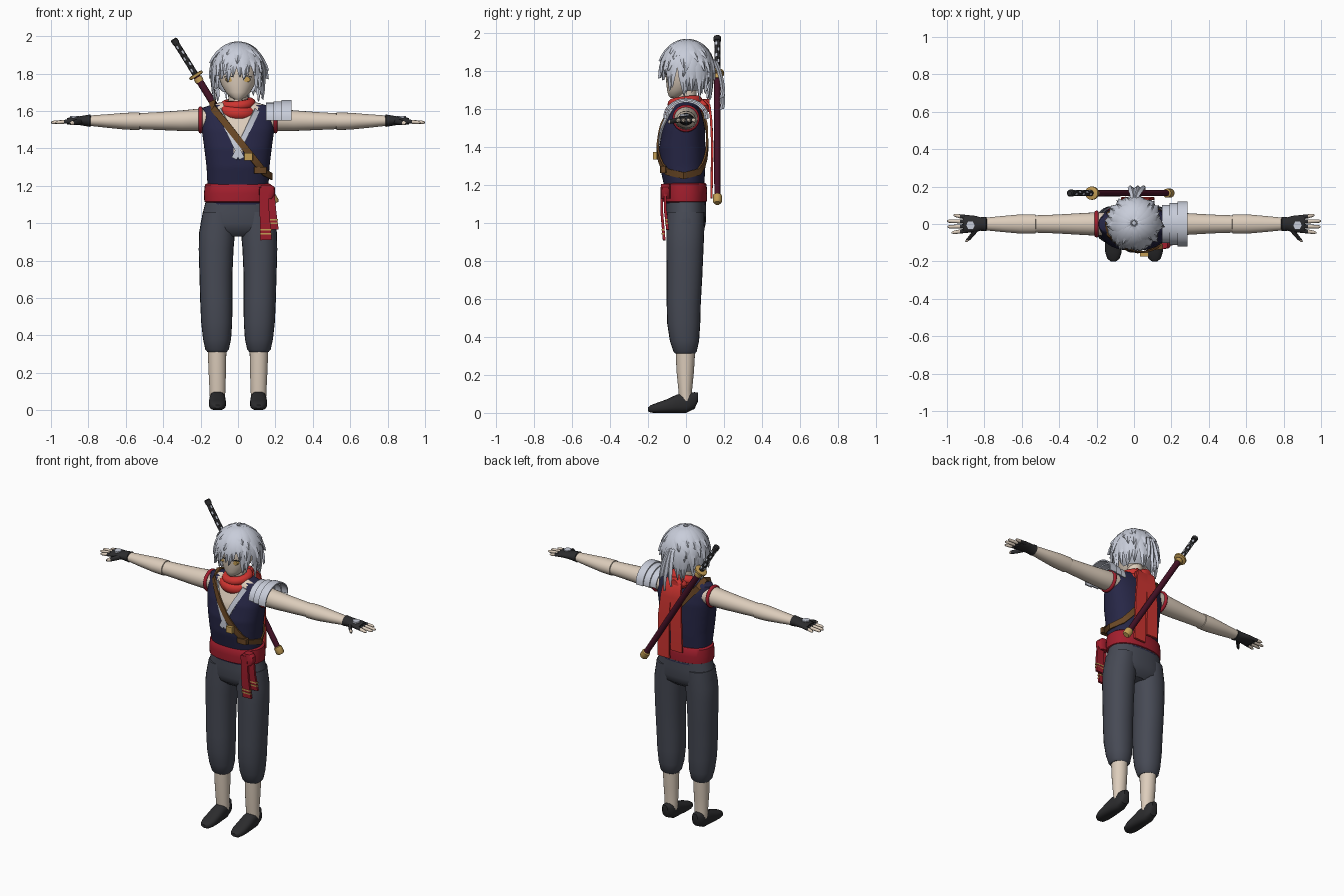
import bpy, bmesh, math, random
from mathutils import Vector as V

random.seed(4)
if "Cube" in bpy.data.objects:
    bpy.data.objects.remove(bpy.data.objects["Cube"])
X, Y, Z = V((1, 0, 0)), V((0, 1, 0)), V((0, 0, 1))


def material(name, *rgb):
    m = bpy.data.materials.new(name)
    m.use_nodes = True
    m.diffuse_color = (*rgb, 1)
    m.node_tree.nodes["Principled BSDF"].inputs["Base Color"].default_value = (*rgb, 1)
    return m


skin_tone = material("skin", .72, .61, .5)
navy = material("navy cloth", .02, .02, .062)
slate = material("slate cloth", .062, .068, .09)
black = material("black leather", .025, .025, .027)
red = material("scarf red", .62, .035, .03)
crimson = material("sash crimson", .36, .013, .026)
silver = material("silver white", .58, .61, .7)
gold = material("gold", .55, .34, .09)
maroon = material("maroon lacquer", .06, .006, .02)
brown = material("brown leather", .14, .062, .018)


def rings(sections, u=X, v=Y, n=24, p=2.0):
    """Closed loops from (centre, half width, half depth); p rounds towards a box."""
    def bend(c):
        return math.copysign(abs(c) ** (2 / p), c)
    angles = [math.tau * i / n for i in range(n)]
    return [[V(c) + u * a * bend(math.cos(t)) + v * b * bend(math.sin(t)) for t in angles]
            for c, a, b in sections]


def strip(path, widths, thick, normal, diamond=False):
    """Loops of a flat ribbon, or of a lens-shaped lock, along a path."""
    path = [V(q) for q in path]
    loops = []
    for i, q in enumerate(path):
        tangent = path[min(i + 1, len(path) - 1)] - path[max(i - 1, 0)]
        out = V(normal(q)).normalized()
        side = tangent.cross(out).normalized() * (widths[i] if isinstance(widths, list) else widths) / 2
        out = out * thick
        loops.append([q + side, q + out, q - side, q - out] if diamond else
                     [q + side, q + side + out, q - side + out, q - side])
    return loops


def build(name, tubes, *mats, paint=None):
    bm = bmesh.new()
    for loops in tubes:
        rows = [[bm.verts.new(q) for q in loop] for loop in loops]
        n = len(rows[0])
        for r, (a, b) in enumerate(zip(rows, rows[1:])):
            for i in range(n):
                f = bm.faces.new((a[i], a[(i + 1) % n], b[(i + 1) % n], b[i]))
                if paint:
                    f.material_index = paint(f.calc_center_median(), r, i)
        bm.faces.new(rows[0])
        bm.faces.new(rows[-1])
    bmesh.ops.recalc_face_normals(bm, faces=bm.faces)
    mesh = bpy.data.meshes.new(name)
    bm.to_mesh(mesh)
    bm.free()
    for m in mats:
        mesh.materials.append(m)
    ob = bpy.data.objects.new(name, mesh)
    bpy.context.collection.objects.link(ob)
    made.append(ob)
    return ob


def torus(name, mat, loc, scale, rot, major, minor):
    bpy.ops.mesh.primitive_torus_add(location=loc, rotation=rot, major_radius=major,
                                     minor_radius=minor, major_segments=32, minor_segments=10)
    ob = bpy.context.object
    ob.name, ob.scale = name, scale
    ob.data.materials.append(mat)
    made.append(ob)


made = []

# Torso: height, centre y, half width, half depth
TORSO = [(1.10, 0, .168, .105), (1.2, -.01, .163, .106), (1.3, -.018, .168, .12), (1.4, -.02, .18, .122),
         (1.5, -.012, .194, .112), (1.57, -.004, .198, .09), (1.62, 0, .188, .066), (1.645, 0, .1, .055)]


def torso(z):
    for a, b in zip(TORSO, TORSO[1:]):
        if z <= b[0]:
            t = (z - a[0]) / (b[0] - a[0])
            return [a[i] + (b[i] - a[i]) * t for i in (1, 2, 3)]
    return TORSO[-1][1:]


def on_torso(x, z, side, gap=.003):
    cy, rx, ry = torso(z)
    return (x, cy + side * (gap + ry * (1 - min(1, abs(x / rx)) ** 2.4) ** (1 / 2.4)), z)


levels = [1.1 + .545 * i / 40 for i in range(41)]
build("tunic", [rings([((0, torso(z)[0], z), *torso(z)[1:]) for z in levels], n=72, p=2.4)], navy, skin_tone,
      paint=lambda c, r, i: int(c.y < -.02 and abs(c.x) < .4 * (c.z - 1.35)))
outward = lambda q: (q.x * .4, q.y, 0)
for s, side in ((1, "left"), (-1, "right")):
    foot = -.02 * s
    path = [on_torso(foot + (.1 * s - foot) * t / 8, 1.345 + .26 * t / 8, -1) for t in range(9)]
    build(side + "_lapel", [strip(path, .03, .008, outward)], silver)

# Shoulder strap round the chest, with buckle
run = [(-.13 + .27 * t / 10, 1.615 - .345 * t / 10) for t in range(11)]
loop = [on_torso(x, z, -1, .006) for x, z in run] + [(.174, -.01, 1.25)]
loop += [on_torso(x, z, 1, .006) for x, z in reversed(run)] + [(-.135, 0, 1.645), loop[0]]
build("chest_strap", [strip(loop, .036, .01, lambda q: (q.x * .3, q.y, .1 if q.z > 1.63 else 0))], brown)
build("strap_buckle", [rings([((.055, -.163, z), .024, .012) for z in (1.335, 1.375)], n=8, p=6)], gold)
build("strap_pouch", [rings([((.12, -.12, z), .035, .018) for z in (1.265, 1.3)], n=12, p=4)], brown)

# Waist sash with hanging ends
build("waist_sash", [rings([((0, -.006, z), a, b) for z, a, b in
      ((1.11, .172, .108), (1.115, .18, .116), (1.16, .182, .118), (1.205, .177, .114), (1.212, .168, .108))],
      n=40, p=2.3)], crimson)
front = lambda q: (0, -1, 0)
for name, x, top, low in (("long_sash_end", .142, 1.19, .91), ("short_sash_end", .178, 1.17, .965)):
    y = -.108 if x < .15 else -.09
    span = [(x - .006, y - .012, top), (x, y - .012, (top + low) / 2), (x + .008, y, low)]
    build(name, [strip(span, [.045, .052, .062], .014, front)], crimson)
    bands = [[(x + .006, y - .004, low + h + k) for k in (0, .008)] for h in (.03, .05)]
    build(name + "_trim", [strip(b, .062, .017, front) for b in bands], gold)
build("sash_knot", [rings([((.155, -.108, z), a, .025) for z, a in ((1.13, .025), (1.15, .042), (1.19, .042),
                                                                   (1.205, .025))], n=12, p=3)], crimson)

# Trousers, shins, shoes
build("trouser_hips", [rings([((0, 0, z), a, b) for z, a, b in
      ((1.13, .17, .104), (1.06, .187, .106), (1.0, .2, .104), (.96, .195, .095), (.93, .14, .06))],
      n=36, p=2.3)], slate)
LEG = [(1.06, .1, -.0, .088, .098), (.95, .112, -.004, .096, .1), (.86, .117, -.006, .093, .098),
       (.72, .118, -.008, .088, .094), (.58, .116, -.012, .086, .09), (.47, .114, -.012, .083, .087),
       (.38, .112, -.008, .075, .077), (.325, .112, -.005, .063, .062), (.312, .112, -.005, .052, .052)]
SHIN = [(.34, .112, -.003, .05, .052), (.22, .111, -.004, .047, .046), (.12, .11, -.004, .043, .036),
        (.05, .11, 0, .04, .034)]
SHOE = [(.064, .085, .018, .022), (.045, .065, .034, .044), (.0, .053, .041, .053), (-.05, .048, .044, .048),
        (-.1, .036, .046, .036), (-.15, .027, .044, .027), (-.185, .021, .033, .02), (-.2, .019, .014, .01)]
for s, side in ((1, "left"), (-1, "right")):
    build(side + "_trouser_leg", [rings([((s * x, y, z), a, b) for z, x, y, a, b in LEG], p=2.2)], slate)
    build(side + "_shin", [rings([((s * x, y, z), a, b) for z, x, y, a, b in SHIN])], skin_tone)
    build(side + "_shoe", [rings([((s * .11, y, z), a, b) for y, z, a, b in SHOE], X, Z, p=2.6)], black)

    # Arm: sleeve rim, upper arm, forearm, glove and fingers
    torus(side + "_armhole_trim", crimson, (s * .2, 0, 1.552), (1, 1, 1), (0, math.pi / 2, 0), .06, .012)
    def limb(table):
        return rings([((s * x, 0, z), a, b) for x, z, a, b in table], Y, Z)
    build(side + "_upper_arm", [limb([(.14, 1.552, .06, .058), (.21, 1.552, .062, .06), (.3, 1.548, .057, .055),
          (.42, 1.546, .05, .048), (.535, 1.545, .046, .042)])], skin_tone)
    build(side + "_forearm", [limb([(.525, 1.545, .045, .042), (.527, 1.545, .052, .047), (.6, 1.545, .052, .045),
          (.7, 1.546, .043, .036), (.8, 1.548, .033, .027)])], skin_tone)
    build(side + "_glove", [limb([(.785, 1.548, .03, .025), (.79, 1.548, .038, .033), (.82, 1.548, .036, .028),
          (.85, 1.548, .044, .023), (.89, 1.547, .047, .021), (.915, 1.545, .044, .016)])], black)
    fingers = []
    for i in range(4):
        y, reach = -.034 + .023 * i, (.975, .998, 1, .965)[i]
        spread = (i - 1.5) * .008
        fingers.append(rings([((s * x, y + spread * k, 1.546 - .008 * k), w, w) for x, k, w in
                       ((.88, 0, .012), (.93, .5, .011), (reach - .012, .9, .009), (reach, 1, .004))], Y, Z, 10))
    build(side + "_fingers", fingers, skin_tone, black, paint=lambda c, r, i: int(abs(c.x) < .93))
    build(side + "_thumb", [rings([((s * x, y, z), a, a) for x, y, z, a in ((.84, -.025, 1.546, .016),
          (.866, -.06, 1.54, .014), (.888, -.085, 1.535, .012), (.898, -.096, 1.532, .005))], X, Z, 10)],
          black, skin_tone, paint=lambda c, r, i: int(r == 2))
    build(side + "_hand_plate", [rings([((s * .875, -.008, z), .024, .026) for z in (1.56, 1.574)], n=6)], silver)

# Layered guard on the left shoulder
for k in range(3):
    x, r = .175 + .042 * k, .088 + .008 * k
    arc = [(x, r * 1.08 * math.cos(t), 1.557 + r * .9 * math.sin(t))
           for t in [math.pi * (i / 16 * 1.06 - .03) for i in range(17)]]
    build("shoulder_plate_%d" % (k + 1), [strip(arc, .052, .008, lambda q: (0, q.y, q.z - 1.557))], silver)

# Neck, head and eyes
build("neck", [rings([((0, .005, z), .05, .05) for z in (1.58, 1.72)])], skin_tone)
HEAD = [(1.66, -.062, .016, .018), (1.672, -.05, .038, .042), (1.7, -.032, .066, .068), (1.74, -.014, .089, .09),
        (1.78, -.006, .102, .102), (1.84, 0, .108, .108), (1.9, 0, .095, .095), (1.935, 0, .05, .05)]
build("head", [rings([((0, y, z), a, b) for z, y, a, b in HEAD], n=32)], skin_tone)
for s, side in ((1, "left"), (-1, "right")):
    eye = [((s * .048, -.1 + .016 * k, 1.768), .02 - .003 * (1 - k), .014) for k in (0, 1)]
    build(side + "_eye", [rings(eye, X, Z, 16)], gold)
    lash = [(s * x, y, z) for x, y, z in ((.022, -.103, 1.782), (.05, -.099, 1.788), (.075, -.08, 1.78))]
    build(side + "_lash", [strip(lash, .005, .004, front)], black)

# Hair: an under-cap and layered pointed locks flowing from the crown
bpy.ops.mesh.primitive_uv_sphere_add(segments=32, ring_count=20, radius=1, location=(0, .01, 1.812))
cap = bpy.context.object
cap.name, cap.scale = "hair_cap", (.134, .13, .138)
bm = bmesh.new()
bm.from_mesh(cap.data)
bare = [f for f in bm.faces if f.calc_center_median().z < (.2 if f.calc_center_median().y < -.15 else -.85)]
bmesh.ops.delete(bm, geom=bare, context="FACES")
bm.to_mesh(cap.data)
bm.free()
cap.data.materials.append(silver)
made.append(cap)
CROWN = V((0, .005, 1.81))
TAPER = [.4, .85, 1, 1, .85, .5, .04]


def lock(a, start, end, width, lift, flare, swirl):
    path = []
    for k in range(7):
        t = start + (end - start) * k / 6
        extra = max(0, t - math.pi / 2)
        h = math.sin(t) if not extra else 1 - .13 * extra ** 2
        up = math.cos(t) if not extra else -extra
        g, b = 1 + lift + flare * (k / 6) ** 3, a + swirl * k / 6
        path.append(CROWN + V((.138 * h * math.cos(b) * g, .134 * h * math.sin(b) * g, .145 * up * (1 + lift))))
    return strip(path, [width * w for w in TAPER], .009, lambda q: q - CROWN, True)


under = []
for i in range(26):
    a = math.tau * i / 26
    facing = -math.sin(a)
    drop = random.uniform(.12, .38) if facing > .8 else random.uniform(.6, .85) if facing > .35 else \
        random.uniform(.8, 1.1)
    under.append(lock(a, .35, math.pi / 2 + drop, .056, 0, random.uniform(0, .1), random.uniform(-.15, .15)))
build("hair_long_locks", under, silver)
build("hair_middle_locks", [lock(math.tau * (i + .5) / 20, .25, random.uniform(1.5, 1.95), .06, .035,
      random.uniform(.02, .12), random.uniform(-.3, .3)) for i in range(20)], silver)
build("hair_crown_locks", [lock(math.tau * i / 13, .08, random.uniform(.95, 1.3), .062, .055,
      random.uniform(.0, .06), random.uniform(-.2, .5)) for i in range(13)], silver)
tail = []
for dx, tip in ((-.012, 1.64), (.012, 1.6), (.03, 1.66)):
    path = [(dx * k, y, z) for k, y, z in ((.3, .12, 1.87), (.6, .155, 1.85), (1, .175, 1.8), (1.3, .188, 1.75),
            (1.6, .195, 1.7), (1.8, .195, tip + .03), (2, .188, tip))]
    tail.append(strip(path, [.034 * w for w in TAPER], .012, lambda q: (0, 1, .2), True))
build("ponytail", tail, silver)

# Scarf wound round the neck, trailing down the back
torus("scarf_lower", red, (0, -.012, 1.6), (1.03, .98, 1.1), (.2, .08, 0), .072, .032)
torus("scarf_upper", red, (0, -.004, 1.635), (1, .98, 1), (.12, -.1, 0), .068, .028)
build("scarf_knot", [rings([((.0, y, 1.62), a, .035) for y, a in ((.05, .04), (.08, .065), (.11, .055), (.125, .03))],
                          X, Z, 14)], red)
for name, x, end in (("scarf_left_tail", .065, 1.13), ("scarf_right_tail", -.025, 1.19)):
    path = [(x * .5, .09, 1.645), (x * .6, .118, 1.615), (x * .8, .127, 1.54), (x, .133, 1.4), (x * 1.05, .128, end)]
    build(name, [strip(path, [.06, .075, .075, .08, .085], .012, lambda q: (0, 1, .15))], red)

# Sword slung across the back
TIP, HILT = V((.2, .165, 1.105)), V((-.345, .165, 1.985))
AXIS = (HILT - TIP).normalized()
ACROSS = AXIS.cross(Y)


def rod(name, table, *mats, n=16, paint=None):
    build(name, [rings([(TIP.lerp(HILT, t), a, b) for t, a, b in table], ACROSS, Y, n)], *mats, paint=paint)


rod("scabbard", [(.03, .018, .016), (.77, .019, .017)], maroon)
rod("scabbard_tip", [(0, .018, .016), (.01, .026, .024), (.045, .026, .024), (.05, .018, .016)], gold)
rod("scabbard_collar", [(.74, .023, .021), (.765, .023, .021)], gold)
rod("sword_guard", [(.77, .03, .028), (.773, .04, .036), (.785, .04, .036), (.788, .03, .028)], gold)
rod("sword_grip", [(.785 + .0175 * i, .016, .016) for i in range(12)], black, silver, n=8,
    paint=lambda c, r, i: int((r + 2 * i) % 4 == 1))
rod("sword_pommel", [(.972, .019, .019), (.995, .019, .019), (1, .013, .013)], black)

bpy.ops.object.select_all(action="DESELECT")
for ob in made:
    ob.select_set(True)
bpy.context.view_layer.objects.active = made[0]
bpy.ops.object.shade_smooth_by_angle(angle=math.radians(40))
